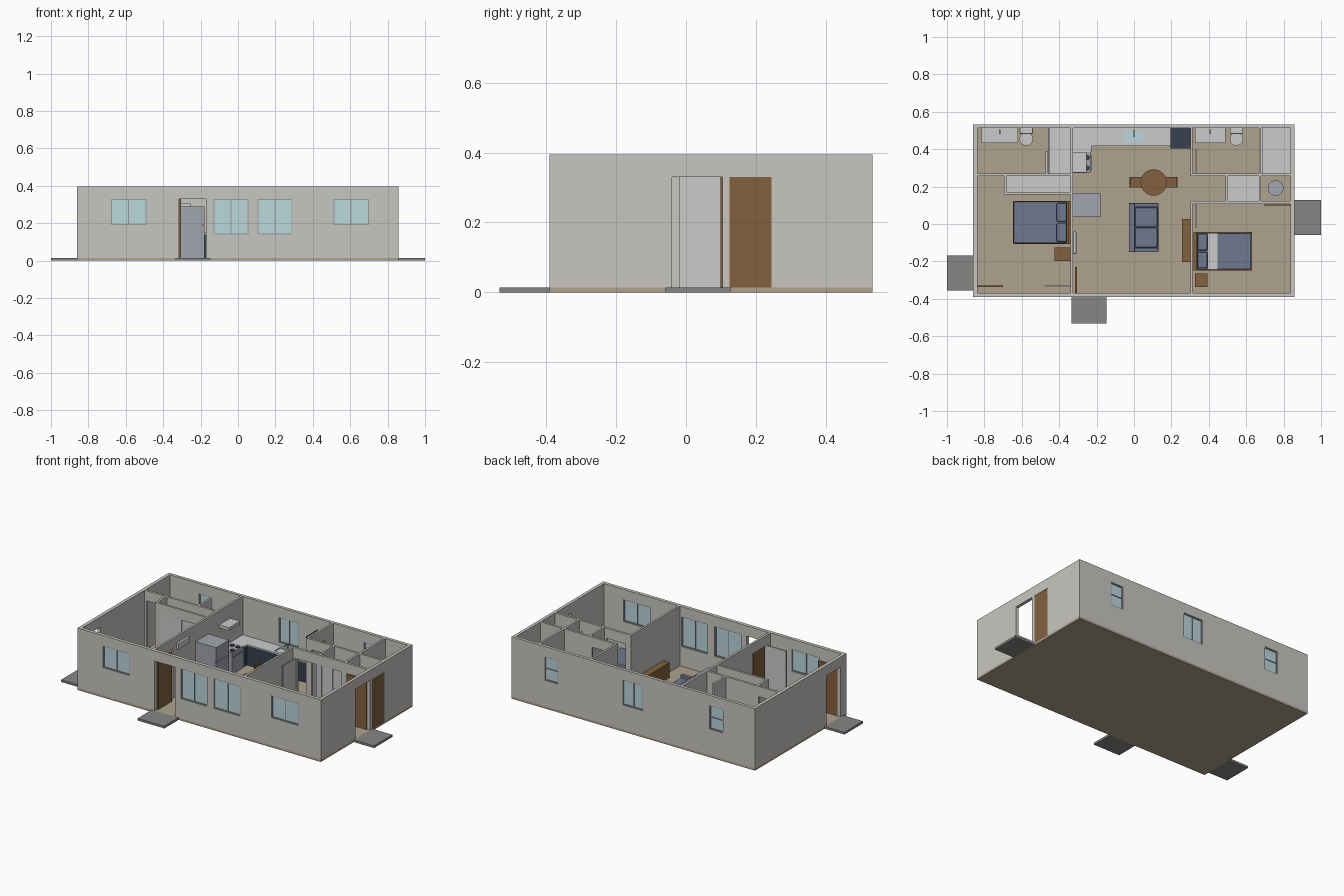
import bpy, bmesh, math
from mathutils import Matrix, Vector

if "Cube" in bpy.data.objects:
    bpy.data.objects.remove(bpy.data.objects["Cube"])

COL = dict(wall=(.58, .565, .53, 1), floor=(.43, .36, .27, 1), wood=(.23, .12, .05, 1),
           fabric=(.16, .19, .27, 1), glass=(.5, .68, .73, .5), dark=(.04, .05, .08, 1),
           concrete=(.24, .24, .23, 1), frame=(.3, .33, .35, 1), steel=(.36, .38, .43, 1))
MATS = {}
F, H, D = .014, .395, .33      # floor top, wall top, door head


def finish(name, bm, col):
    me = bpy.data.meshes.new(name)
    bm.to_mesh(me)
    bm.free()
    ob = bpy.data.objects.new(name, me)
    bpy.context.collection.objects.link(ob)
    if col:
        if col not in MATS:
            MATS[col] = bpy.data.materials.new(col)
            MATS[col].diffuse_color = COL[col]
        me.materials.append(MATS[col])
    return ob


def boxes(name, lst, col=None, bevel=0):
    """One object from boxes given as (x0, x1, y0, y1, z0, z1)."""
    bm = bmesh.new()
    for x0, x1, y0, y1, z0, z1 in lst:
        m = Matrix.Translation(((x0 + x1) / 2, (y0 + y1) / 2, (z0 + z1) / 2))
        bmesh.ops.create_cube(bm, size=1, matrix=m @ Matrix.Diagonal((x1 - x0, y1 - y0, z1 - z0, 1)))
    ob = finish(name, bm, col)
    if bevel:
        b = ob.modifiers.new("bevel", 'BEVEL')
        b.width, b.segments = bevel, 2
    return ob


def cyl(name, x, y, r, z0, z1, col=None, r2=None, sy=1):
    bm = bmesh.new()
    bmesh.ops.create_cone(bm, cap_ends=True, segments=32, radius1=r2 or r, radius2=r, depth=z1 - z0,
                          matrix=Matrix.Translation((x, y, (z0 + z1) / 2)) @ Matrix.Diagonal((1, sy, 1, 1)))
    for f in bm.faces:
        f.smooth = len(f.verts) == 4
    for e in bm.edges:
        e.smooth = all(f.smooth for f in e.link_faces)
    return finish(name, bm, col)


def wall(name, x0, x1, y0, y1, holes=()):
    """Wall box; holes are (start, end, z0, z1) along its long axis."""
    ob = boxes(name, [(x0, x1, y0, y1, F, H)], "wall")
    if holes:
        e = .02
        along_x = x1 - x0 > y1 - y0
        cut = boxes(name + "_cutter", [
            (a, b, y0 - e, y1 + e, c, d) if along_x else (x0 - e, x1 + e, a, b, c, d)
            for a, b, c, d in holes])
        cut.hide_render = True
        cut.hide_set(True)
        cut.display_type = 'WIRE'
        m = ob.modifiers.new("openings", 'BOOLEAN')
        m.object, m.operation, m.solver = cut, 'DIFFERENCE', 'EXACT'


def window(name, y, hole, upright=True):
    a, b, c, d = hole
    t, cx, cz = .005, (a + b) / 2, (c + d) / 2
    boxes(name + "_glass", [(a, b, y - .002, y + .002, c, d)], "glass")
    bars = [(a, a + t, c, d), (b - t, b, c, d), (a, b, c, c + t), (a, b, d - t, d),
            (cx - t / 2, cx + t / 2, c, d) if upright else (a, b, cz - t / 2, cz + t / 2)]
    boxes(name + "_frame", [(p, q, y - .006, y + .006, r, s) for p, q, r, s in bars], "frame")


# floor and stoops
boxes("floor_slab", [(-.86, .857, -.39, .533, 0, F)], "floor")
boxes("front_stoop", [(-.335, -.146, -.533, -.39, 0, .014)], "concrete")
boxes("left_stoop", [(-1, -.86, -.355, -.168, 0, .014)], "concrete")
boxes("right_stoop", [(.857, 1, -.058, .128, 0, .014)], "concrete")

# exterior walls with windows
front = [(-.68, -.49, .19, D), (-.13, .055, .14, D), (.105, .29, .14, D), (.51, .70, .19, D)]
back = [(-.635, -.54, .18, D), (-.07, .07, .17, D), (.53, .62, .18, D)]
wall("front_wall", -.86, .857, -.39, -.368, front + [(-.315, -.17, F - .01, D)])
wall("back_wall", -.86, .857, .513, .533, back)
wall("left_wall", -.86, -.838, -.368, .513, [(-.33, -.19, F - .01, D)])
wall("right_wall", .837, .857, -.368, .513, [(-.04, .105, F - .01, D), (.125, .245, F - .01, D)])
for i, h in enumerate(front):
    window(f"front_window_{i}", -.38, h)
for i, h in enumerate(back):
    window(f"back_window_{i}", .523, h, i == 1)

# interior walls
wall("left_bedroom_wall", -.339, -.325, -.368, .513, [(-.325, -.19, F - .01, D)])
wall("left_bath_wall", -.838, -.339, .257, .271, [(-.825, -.70, F - .01, D)])
wall("left_closet_front", -.695, -.339, .157, .17, [(-.66, -.375, F - .01, D)])
wall("left_closet_end", -.695, -.682, .17, .257)
wall("left_shower_wall", -.472, -.459, .271, .39)
wall("right_bedroom_wall", .301, .314, -.368, .123)
wall("right_bath_side", .301, .314, .257, .513)
wall("right_bath_wall", .314, .837, .257, .271, [(.34, .475, F - .01, D)])
wall("right_shower_wall", .667, .68, .271, .513)
wall("right_hall_wall", .314, .837, .108, .123, [(.34, .475, F - .01, D), (.515, .65, F - .01, D)])
wall("right_closet_end", .489, .501, .123, .257)
wall("heater_closet_wall", .667, .68, .123, .257)

# doors
boxes("front_door", [(-.316, -.306, -.368, -.23, F, D)], "wood")
boxes("left_door", [(-.838, -.70, -.337, -.328, F, D)], "wood")
boxes("right_door", [(.695, .837, .099, .107, F, D)], "wood")
boxes("heater_closet_door", [(.845, .855, .125, .245, F, D)], "wood")
boxes("left_bedroom_door", [(-.475, -.339, -.337, -.329, F, D)])
boxes("right_bedroom_door", [(.325, .333, -.02, .108, F, D)])
boxes("right_bath_door", [(.325, .333, .271, .40, F, D)])
boxes("left_closet_doors", [(-.66, -.51, .158, .163, F, D), (-.525, -.375, .164, .169, F, D)])
boxes("right_closet_doors", [(.515, .59, .109, .114, F, D), (.575, .65, .115, .12, F, D)])
boxes("closet_shelves", [(-.682, -.339, .17, .257, .28, .288), (.501, .667, .123, .257, .28, .288)])

# kitchen
boxes("base_cabinets", [(-.325, .196, .425, .513, F, .14), (-.325, -.235, .385, .425, F, .14)], "dark")
boxes("countertop", [(-.325, -.05, .417, .513, .14, .15), (.05, .196, .417, .513, .14, .15),
                     (-.05, .05, .417, .438, .14, .15), (-.05, .05, .497, .513, .14, .15),
                     (-.325, -.227, .385, .417, .14, .15)])
boxes("sink_basin", [(-.05, .05, .438, .497, .1405, .143)], "glass")
boxes("faucet", [(-.003, .003, .499, .505, .15, .185), (-.003, .003, .465, .505, .18, .185)], "steel")
boxes("stove", [(-.325, -.232, .272, .385, F, .152), (-.232, -.226, .285, .37, .12, .126)], "steel")
for i in range(4):
    cyl(f"burner_{i}", (-.29, -.25)[i % 2], (.30, .355)[i // 2], .014, .152, .156, "dark")
boxes("range_hood", [(-.325, -.255, .275, .385, .285, .305)])
boxes("refrigerator", [(-.325, -.19, .037, .167, F, .288)], "steel")
boxes("refrigerator_doors", [(-.19, -.18, .037, .167, F, .19), (-.19, -.18, .037, .167, .194, .288)], "steel")
boxes("pantry_cabinet", [(.196, .301, .403, .513, F, .32)], "dark")
boxes("wall_air_unit", [(-.325, -.308, -.16, -.04, .315, .355)], None, .004)

# dining set
cyl("table_top", .105, .222, .07, .12, .13, "wood")
cyl("table_post", .105, .222, .01, .02, .12, "wood")
cyl("table_base", .105, .222, .03, F, .022, "wood", .035)
for n, s in (("left", -1), ("right", 1)):
    def mx(a, b):
        return (min(.105 + s * a, .105 + s * b), max(.105 + s * a, .105 + s * b))
    parts = [(*mx(.06, .127), .195, .25, .07, .08), (*mx(.12, .128), .195, .25, .08, .155)]
    parts += [(*mx(p, p + .007), q, q + .007, F, .07) for p in (.062, .12) for q in (.196, .242)]
    boxes(n + "_chair", parts, "wood")

# sofa and media console
boxes("sofa_body", [(-.027, .13, -.15, .112, .025, .06), (-.027, .005, -.15, .112, .06, .14),
                    (.005, .13, -.15, -.127, .06, .095), (.005, .13, .09, .112, .06, .095)], "fabric", .004)
boxes("sofa_cushions", [(.006, .125, -.125, -.02, .06, .08), (.006, .125, -.017, .088, .06, .08)], "fabric", .005)
boxes("sofa_feet", [(x, x + .012, y, y + .012, F, .025) for x in (-.02, .112) for y in (-.145, .095)], "wood")
boxes("media_console", [(.257, .301, -.203, .027, F, .11)], "wood")


def bed(name, x0, x1, y0, y1, d):
    """d=1: head at +x end, d=-1: head at -x end."""
    head = x1 if d > 0 else x0

    def bx(a, b, c, e, z0, z1):
        p, q = sorted((head - d * a, head - d * b))
        return (p, q, c, e, z0, z1)
    boxes(name + "_frame", [(x0, x1, y0, y1, .03, .055), bx(-.014, 0, y0, y1, F, .17)] +
          [(x, x + .012, y, y + .012, F, .03) for x in (x0, x1 - .012) for y in (y0, y1 - .012)], "wood")
    m = (y0 + y1) / 2
    boxes(name + "_mattress", [(x0 + .004, x1 - .004, y0 + .005, y1 - .005, .055, .095)], "fabric", .006)
    boxes(name + "_pillows", [bx(.006, .06, y0 + .012, m - .004, .095, .115),
                              bx(.006, .06, m + .004, y1 - .012, .095, .115)], "fabric", .007)
    if d < 0:
        boxes(name + "_folded_sheet", [bx(.062, .113, y0 + .004, y1 - .004, .09, .098)])


# bedrooms
bed("left_bed", -.648, -.354, -.108, .124, 1)
bed("right_bed", .333, .63, -.248, -.043, -1)
boxes("left_nightstand", [(-.424, -.339, -.198, -.125, F, .10)], "wood")
boxes("right_nightstand", [(.325, .394, -.337, -.264, F, .10)], "wood")

# bathrooms
for n, a, b, t in (("left", -.815, -.62, -.576), ("right", .325, .49, .548)):
    boxes(n + "_vanity", [(a, b, .437, .513, F, .13)], "dark")
    boxes(n + "_vanity_top", [(a, b, .432, .513, .13, .14)])
    boxes(n + "_vanity_faucet", [((a + b) / 2 - .003, (a + b) / 2 + .003, .48, .505, .14, .16)], "steel")
    boxes(n + "_toilet_tank", [(t - .035, t + .035, .482, .513, .07, .14)], None, .003)
    cyl(n + "_toilet_bowl", t, .455, .036, F, .075, None, .024)
for n, a, b in (("left", -.457, -.339), ("right", .68, .837)):
    boxes(n + "_shower_pan", [(a, b, .271, .513, F, .025), (a, a + .008, .271, .513, .025, .035)])
cyl("water_heater", .757, .192, .042, F, .27, "steel")

for m in bpy.data.materials:
    if m.users and not m.is_grease_pencil:
        m.use_nodes = True
        m.node_tree.nodes["Principled BSDF"].inputs["Base Color"].default_value = m.diffuse_color
